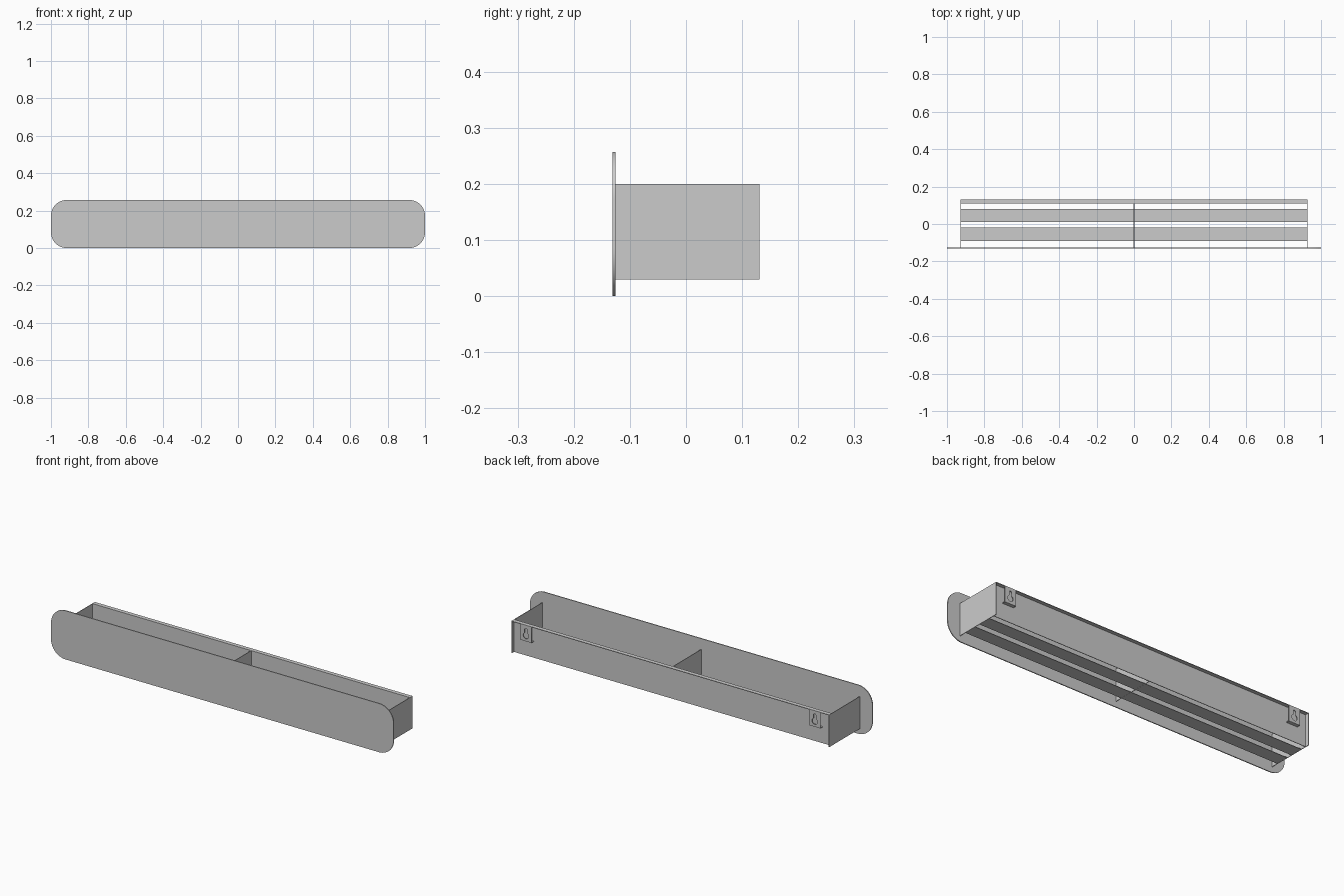
import bpy, math

if "Cube" in bpy.data.objects:
    bpy.data.objects.remove(bpy.data.objects["Cube"])

T = 0.003  # sheet thickness


def box(name, x0, x1, y0, y1, z0, z1):
    bpy.ops.mesh.primitive_cube_add(size=1)
    ob = bpy.context.object
    ob.name = name
    for v in ob.data.vertices:
        v.co = ((x0, x1)[v.co.x > 0], (y0, y1)[v.co.y > 0], (z0, z1)[v.co.z > 0])
    return ob


def plate(name, outlines, y0, y1):
    """Upright sheet cut from x/z outlines; later outlines are holes."""
    cu = bpy.data.curves.new(name, 'CURVE')
    cu.dimensions = '2D'
    cu.fill_mode = 'BOTH'
    cu.extrude = (y1 - y0) / 2
    for pts in outlines:
        sp = cu.splines.new('POLY')
        sp.points.add(len(pts) - 1)
        for p, (x, z) in zip(sp.points, pts):
            p.co = (x, z, 0, 1)
        sp.use_cyclic_u = True
    ob = bpy.data.objects.new(name, cu)
    bpy.context.collection.objects.link(ob)
    ob.location.y = (y0 + y1) / 2
    ob.rotation_euler.x = math.pi / 2
    bpy.ops.object.select_all(action='DESELECT')
    ob.select_set(True)
    bpy.context.view_layer.objects.active = ob
    bpy.ops.object.convert(target='MESH')
    return bpy.context.object


def arc(cx, cz, r, a0, a1, n):
    return [(cx + r * math.cos(math.radians(a0 + (a1 - a0) * i / n)),
             cz + r * math.sin(math.radians(a0 + (a1 - a0) * i / n))) for i in range(n + 1)]


# Front panel with rounded corners
R, H = 0.085, 0.257
corners = [(1 - R, H - R), (R - 1, H - R), (R - 1, R), (1 - R, R)]
outline = [p for i, (x, z) in enumerate(corners) for p in arc(x, z, R, 90 * i, 90 * i + 90, 14)]
front = plate("front_panel", [outline], -0.131, -0.126)
bpy.ops.object.shade_smooth_by_angle()

# Tray: recessed back with a top flange, and a centre divider
X, YF, YB, Z0, Z1 = 0.928, -0.126, 0.131, 0.03, 0.2
box("back_panel", -X + T, X - T, 0.109, 0.109 + T, Z0, Z1)
box("back_top_flange", -X + T, X - T, 0.109 + T, YB, Z1 - T, Z1)
box("centre_divider", -T / 2, T / 2, YF, 0.109, Z0, Z1)

# Two bottom slats
for i, (y0, y1) in enumerate([(-0.09, -0.02), (0.01, 0.08)]):
    box(f"bottom_slat_{i + 1}", -X + T, X - T, y0, y1, Z0 + 0.0005, Z0 + T)

# End panels and keyhole hangers, both sides
W, ZB = 0.033, 0.115
for side, s in (("left", -1), ("right", 1)):
    xs = sorted((s * X, s * (X - T)))
    box(f"{side}_end_panel", *xs, YF, YB, Z0, Z1)
    c = s * 0.843
    rect = [(c - W, ZB), (c + W, ZB), (c + W, Z1 - T), (c - W, Z1 - T)]
    keyhole = arc(c, 0.144, 0.016, 117, 423, 18) + arc(c, 0.176, 0.007, 0, 180, 8)
    plate(f"{side}_hanger_plate", [rect, keyhole], YB - T, YB)
    box(f"{side}_hanger_return", c - W, c + W, 0.109 + T, YB - T, ZB, ZB + T)
